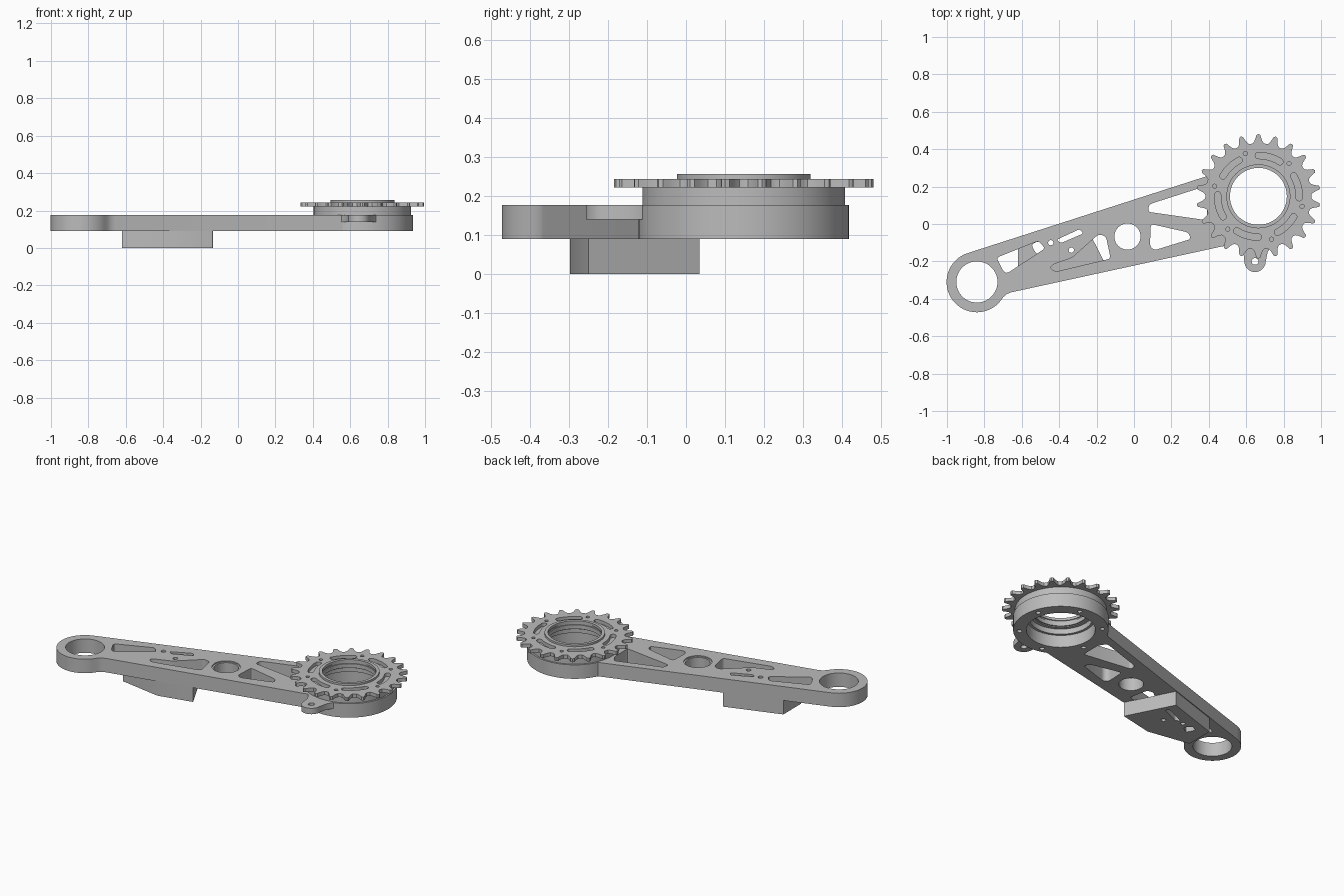
import bpy, bmesh, math
from math import radians, cos, sin, pi
from mathutils import Vector

if "Cube" in bpy.data.objects:
    bpy.data.objects.remove(bpy.data.objects["Cube"])

metal = bpy.data.materials.new("machined grey metal")
GREY = (0.5, 0.5, 0.5, 1)
metal.diffuse_color = GREY
metal.use_nodes = True
metal.node_tree.nodes["Principled BSDF"].inputs["Base Color"].default_value = GREY

BOTTOM, TOP = 0.09, 0.177
EYE = Vector((-0.84, -0.31))
HUB = Vector((0.665, 0.148))
PIVOT = Vector((-0.035, -0.067))


def arc(c, r, a0=0, a1=360, n=64):
    """Points on an arc; a full circle drops the duplicate end point."""
    count = n if a1 - a0 >= 360 else n + 1
    angles = [radians(a0 + (a1 - a0) * i / n) for i in range(count)]
    return [(c[0] + r * cos(a), c[1] + r * sin(a)) for a in angles]


def rounded(points, r=0.018, steps=4):
    """Polygon with softened corners."""
    out = []
    for i, p in enumerate(points):
        p = Vector(p)
        ends = []
        for q in (points[i - 1], points[(i + 1) % len(points)]):
            d = Vector(q) - p
            ends.append(p + d.normalized() * min(r, d.length * 0.45))
        for k in range(steps + 1):
            t = k / steps
            out.append(ends[0] * (1 - t) ** 2 + p * 2 * t * (1 - t) + ends[1] * t * t)
    return out


def slot(c, r, half_width, mid, half_angle):
    """Kidney-shaped slot following a circle."""
    lo, hi = mid - half_angle, mid + half_angle
    tip = lambda a: (c[0] + r * cos(radians(a)), c[1] + r * sin(radians(a)))
    return (arc(c, r + half_width, lo, hi, 12)
            + arc(tip(hi), half_width, hi, hi + 180, 8)[1:-1]
            + arc(c, r - half_width, lo, hi, 12)[::-1]
            + arc(tip(lo), half_width, lo + 180, lo + 360, 8)[1:-1])


def prisms(name, outlines, z0, z1):
    """One object made of vertical prisms."""
    bm = bmesh.new()
    for pts in outlines:
        face = bm.faces.new([bm.verts.new((p[0], p[1], z0)) for p in pts])
        ext = bmesh.ops.extrude_face_region(bm, geom=[face])["geom"]
        verts = [v for v in ext if isinstance(v, bmesh.types.BMVert)]
        bmesh.ops.translate(bm, verts=verts, vec=(0, 0, z1 - z0))
    return finish(name, bm)


def lathe(name, c, profile, n=72):
    """Closed (radius, height) profile turned around a vertical axis."""
    bm = bmesh.new()
    rings = [[bm.verts.new((c[0] + r * cos(2 * pi * i / n), c[1] + r * sin(2 * pi * i / n), z))
              for r, z in profile] for i in range(n)]
    m = len(profile)
    for i in range(n):
        a, b = rings[i], rings[(i + 1) % n]
        for j in range(m):
            bm.faces.new((a[j], b[j], b[(j + 1) % m], a[(j + 1) % m]))
    return finish(name, bm)


def finish(name, bm):
    bmesh.ops.recalc_face_normals(bm, faces=bm.faces)
    mesh = bpy.data.meshes.new(name)
    bm.to_mesh(mesh)
    bm.free()
    mesh.materials.append(metal)
    obj = bpy.data.objects.new(name, mesh)
    bpy.context.collection.objects.link(obj)
    activate(obj)
    bpy.ops.object.shade_smooth_by_angle(angle=radians(30))
    return obj


def activate(obj):
    bpy.ops.object.select_all(action="DESELECT")
    obj.select_set(True)
    bpy.context.view_layer.objects.active = obj


def cut(obj, outlines, z0=-0.1, z1=0.4):
    cutter = prisms("cutter", outlines, z0, z1)
    mod = obj.modifiers.new("cut", "BOOLEAN")
    mod.operation, mod.solver, mod.object = "DIFFERENCE", "EXACT", cutter
    activate(obj)
    bpy.ops.object.modifier_apply(modifier=mod.name)
    bpy.data.objects.remove(cutter)
    bpy.ops.object.shade_smooth_by_angle(angle=radians(30))


# Lightening pockets
front_pocket = rounded([(0.075, 0.065), (0.08, 0.105), (0.36, 0.195), (0.39, 0.15), (0.39, 0.02)])
rear_pocket = rounded([(0.09, 0.0), (0.29, -0.045), (0.305, -0.08), (0.11, -0.14), (0.085, -0.12)])
eye_pocket = rounded([(-0.735, -0.18), (-0.51, -0.09), (-0.475, -0.13), (-0.68, -0.265), (-0.70, -0.25)])
small_pocket = rounded([(-0.415, -0.085), (-0.29, -0.027), (-0.27, -0.05), (-0.39, -0.102)], 0.012)
wide_pocket = rounded([(-0.45, -0.235), (-0.43, -0.215), (-0.33, -0.18), (-0.19, -0.055),
                       (-0.15, -0.065), (-0.125, -0.185), (-0.42, -0.255)])
pin_holes = [arc((-0.445, -0.1), 0.014, n=20), arc((-0.335, -0.14), 0.014, n=20)]

# Main arm: eye at one end, hub at the other
outline = (arc(EYE, 0.162, 108, 320, 48)
           + [(-0.70, -0.392), (-0.68, -0.374), (-0.655, -0.365)]
           + arc(HUB, 0.27, -113, 154, 72))
arm = prisms("arm", [outline], BOTTOM, TOP)
cut(arm, [arc(EYE, 0.11), arc(HUB, 0.195), arc(PIVOT, 0.08, n=48), front_pocket, rear_pocket,
          eye_pocket, small_pocket, wide_pocket] + pin_holes)
cut(arm, [arc(p, 0.014, n=16) for p in arc(HUB, 0.235, 17, 377, 6)], 0.05, 0.13)

lathe("pivot_bushing", PIVOT, [(0.081, BOTTOM), (0.081, 0.17), (0.07, 0.17), (0.07, BOTTOM)], 48)

# Mounting block under the arm
block = prisms("under_block", [[(-0.62, -0.25), (-0.35, -0.297), (-0.135, -0.25),
                                (-0.28, 0.035), (-0.62, -0.075)]], 0, BOTTOM)
cut(block, [small_pocket, rounded([(-0.55, -0.11), (-0.51, -0.09), (-0.475, -0.13), (-0.52, -0.165)])]
    + pin_holes)

# Lug on the hub rim
lug = prisms("hub_lug", [[(0.54, -0.085), (0.565, -0.115), (0.585, -0.15)]
                         + arc((0.647, -0.2), 0.057, 180, 360, 20)
                         + [(0.715, -0.15), (0.735, -0.115), (0.765, -0.085)]], 0.14, TOP)
cut(lug, [arc((0.647, -0.2), 0.018, n=24)])

# Bearing ring stacked on the hub
lathe("bearing_ring", HUB, [(0.26, TOP - 0.01), (0.26, 0.222), (0.16, 0.222), (0.16, 0.2),
                            (0.18, 0.2), (0.18, TOP - 0.01)])
lathe("sprocket_collar", HUB, [(0.171, 0.205), (0.171, 0.256), (0.152, 0.256), (0.152, 0.24),
                               (0.158, 0.24), (0.158, 0.23), (0.152, 0.23), (0.152, 0.205)])

# Toothed sprocket
TEETH = 22
tooth = [(-0.5, 0.283), (-0.36, 0.285), (-0.25, 0.296), (-0.17, 0.312), (-0.11, 0.328),
         (0, 0.333), (0.11, 0.328), (0.17, 0.312), (0.25, 0.296), (0.36, 0.285)]
gear = []
for i in range(TEETH):
    for offset, r in tooth:
        a = pi / 2 + (i + offset) * 2 * pi / TEETH
        gear.append((HUB.x + r * cos(a), HUB.y + r * sin(a)))
sprocket = prisms("sprocket", [gear], 0.222, 0.244)
cut(sprocket, [arc(HUB, 0.165)]
    + [slot(HUB, 0.218, 0.017, 14 + 60 * k, 16) for k in range(6)]
    + [arc(p, 0.011, n=16) for p in arc(HUB, 0.24, 47, 407, 6)])
